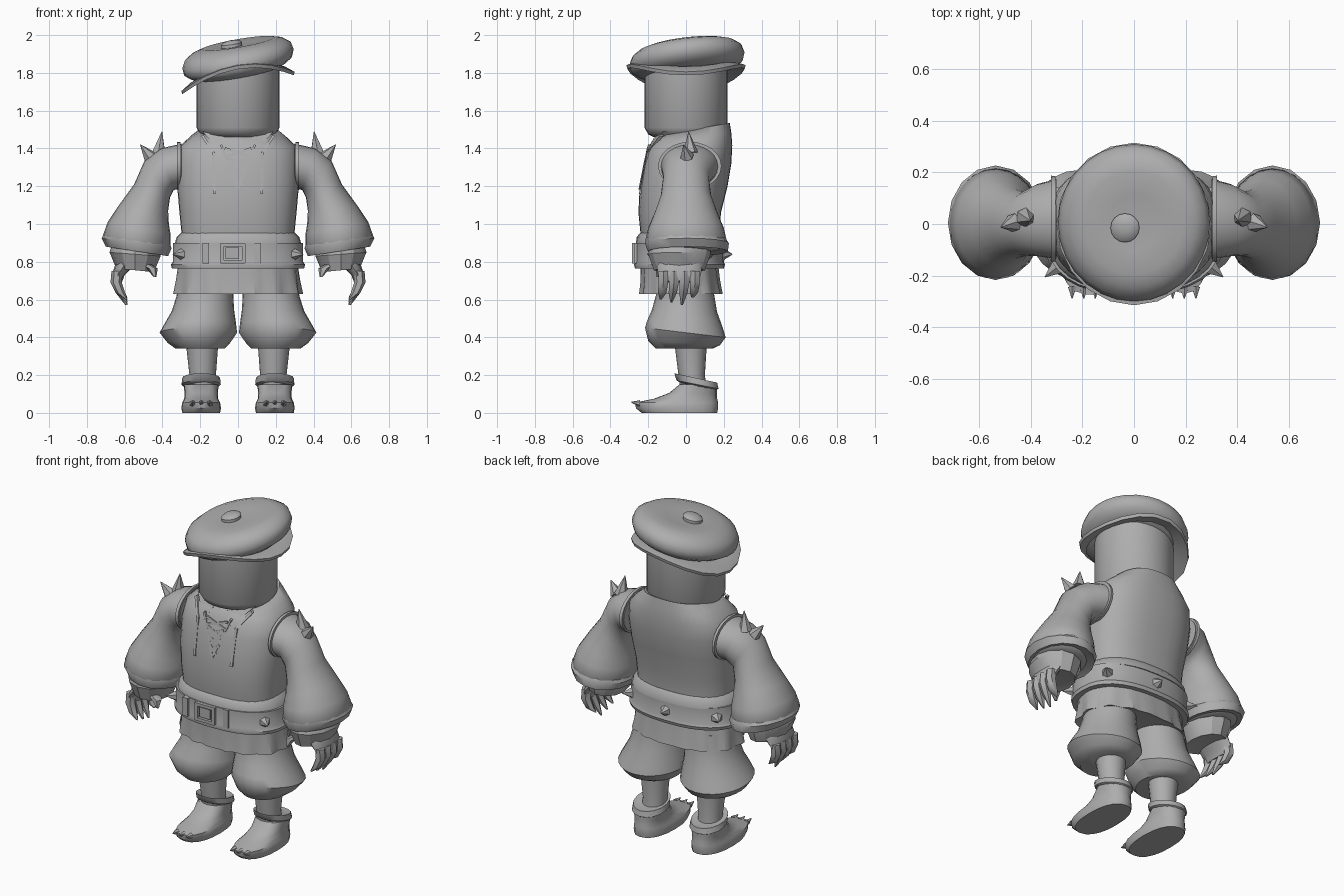
import bpy, bmesh, math
from mathutils import Vector

default_cube = bpy.data.objects.get("Cube")
if default_cube:
    bpy.data.objects.remove(default_cube, do_unlink=True)

GREY = (.42, .42, .42, 1)
grey = bpy.data.materials.new("plain_grey")
grey.use_nodes = True
grey.diffuse_color = GREY
grey.node_tree.nodes["Principled BSDF"].inputs["Base Color"].default_value = GREY


def finish(name, bm, angle=40):
    """Turn a bmesh into a named, shaded object."""
    bmesh.ops.recalc_face_normals(bm, faces=bm.faces[:])
    mesh = bpy.data.meshes.new(name)
    bm.to_mesh(mesh)
    bm.free()
    mesh.materials.append(grey)
    obj = bpy.data.objects.new(name, mesh)
    bpy.context.collection.objects.link(obj)
    bpy.ops.object.select_all(action='DESELECT')
    obj.select_set(True)
    bpy.context.view_layer.objects.active = obj
    bpy.ops.object.shade_smooth_by_angle(angle=math.radians(angle))
    return obj


def level(z, rx, front, back, x=0, lean_x=0, lean_y=0):
    """Ring around the z axis, given its half width and its front and back."""
    ry = (back - front) / 2
    return (Vector((x, (front + back) / 2, z)),
            Vector((rx, 0, rx * lean_x)), Vector((0, ry, ry * lean_y)))


def across(outer, inner, y, ry, side):
    """Ring between two points of the xz plane."""
    a = Vector((outer[0] * side, 0, outer[1]))
    b = Vector((inner[0] * side, 0, inner[1]))
    return (a + b) / 2 + Vector((0, y, 0)), (a - b) / 2, Vector((0, ry, 0))


def loft(name, rings, segments=24, power=2, bend=None, closed=False, angle=40):
    """Skin a row of superelliptic rings."""
    bm = bmesh.new()
    loops = []
    for centre, u, v in rings:
        loop = []
        for i in range(segments):
            t = math.tau * i / segments
            c, s = math.cos(t), math.sin(t)
            p = (centre + u * math.copysign(abs(c) ** (2 / power), c)
                 + v * math.copysign(abs(s) ** (2 / power), s))
            loop.append(bm.verts.new(bend(p) if bend else p))
        loops.append(loop)
    pairs = list(zip(loops, loops[1:]))
    if closed:
        pairs.append((loops[-1], loops[0]))
    else:
        bm.faces.new(loops[0])
        bm.faces.new(loops[-1])
    for a, b in pairs:
        for i in range(segments):
            j = (i + 1) % segments
            bm.faces.new((a[i], a[j], b[j], b[i]))
    return finish(name, bm, angle)


def tube(name, path, segments=6):
    """Tapering tube through (x, y, z, radius) stations."""
    return loft(name, [level(z, r, y - r, y + r, x) for x, y, z, r in path], segments)


def spike(name, base, direction, radius, height):
    d = Vector(direction).normalized()
    bm = bmesh.new()
    bmesh.ops.create_cone(bm, cap_ends=True, segments=6, radius1=radius,
                          radius2=.002, depth=height)
    bm.transform(d.to_track_quat('Z', 'Y').to_matrix().to_4x4())
    bmesh.ops.translate(bm, verts=bm.verts, vec=Vector(base) + d * height / 2)
    return finish(name, bm, 20)


def box(name, centre, size):
    bm = bmesh.new()
    bmesh.ops.create_cube(bm, size=1)
    bmesh.ops.scale(bm, verts=bm.verts, vec=size)
    bmesh.ops.translate(bm, verts=bm.verts, vec=centre)
    return finish(name, bm)


def chest(x, z):
    """Point just in front of the chest."""
    y = -.252 + .19 * (z - 1.18) + .5 * x * x + .8 * max(0, z - 1.42)
    return Vector((x, y, z))


def chest_plate(name, points, thickness=.02):
    """Flat cloth piece lying on the chest."""
    bm = bmesh.new()
    face = bm.faces.new([bm.verts.new(chest(x, z)) for x, z in points])
    grown = bmesh.ops.extrude_face_region(bm, geom=[face], use_keep_orig=True)
    moved = [g for g in grown["geom"] if isinstance(g, bmesh.types.BMVert)]
    bmesh.ops.translate(bm, verts=moved, vec=(0, thickness, 0))
    return finish(name, bm)


def chest_strip(name, a, b, width):
    d = (Vector(b) - Vector(a)).normalized() * width / 2
    n = Vector((-d.y, d.x))
    a, b = Vector(a), Vector(b)
    return chest_plate(name, [a + n, b + n, b - n, a - n])


# Head
loft("head", [level(1.46, .17, -.17, .17), level(1.475, .2, -.2, .2),
              level(1.51, .22, -.22, .22), level(1.84, .22, -.22, .22)], 32)

# Cap: drooping brim, tilted soft crown and button
def droop(p):
    return p + Vector((0, 0, .17 * p.x - .95 * p.x * p.x))

loft("cap_brim", [level(1.835, .21, -.21, .21), level(1.85, .25, -.25, .25),
                  level(1.84, .3, -.315, .315), level(1.82, .295, -.31, .31)],
     20, bend=droop, closed=True)
tilt = dict(lean_x=.17, lean_y=.11)
loft("cap_crown", [level(z, r, -r - .005, r + .015, **tilt) for z, r in
                   ((1.79, .2), (1.81, .25), (1.835, .285), (1.875, .295), (1.915, .28),
                    (1.943, .24), (1.957, .19), (1.948, .1), (1.945, .03))], 28, angle=60)
loft("cap_button", [level(z, r, -.015 - r, -.015 + r, -.035, **tilt) for z, r in
                    ((1.93, .056), (1.955, .056), (1.967, .042), (1.972, .015))], 16)

# Torso, with the neckline rising to the back
loft("torso", [level(.9, .3, -.235, .175), level(.96, .3, -.242, .178),
               level(1.06, .31, -.252, .185), level(1.2, .322, -.245, .22),
               level(1.32, .325, -.225, .24), level(1.41, .31, -.2, .245, lean_y=.03),
               level(1.46, .255, -.18, .24, lean_y=.1),
               level(1.5, .2, -.16, .232, lean_y=.18),
               level(1.49, .17, -.13, .2, lean_y=.18)], 36, 2.5, angle=60)
loft("torso_hem", [level(.955, .3, -.24, .18), level(.93, .325, -.262, .2),
                   level(.895, .335, -.265, .205), level(.89, .3, -.24, .18)], 32, 2.4)

# Open shirt front: lapels, vest edges and lacing
for side, label in ((1, "left"), (-1, "right")):
    chest_plate(label + "_lapel", [(side * x, z) for x, z in
                ((.19, 1.49), (.085, 1.38), (.045, 1.455))], .03)
    chest_strip(label + "_vest_edge", (side * .19, 1.47), (side * .13, 1.38), .014)
    chest_strip(label + "_vest_tail", (side * .13, 1.38), (side * .125, 1.16), .016)
    chest_strip(label + "_neck_edge", (side * .09, 1.42), (0, 1.185), .012)
    for i in range(4):
        half = .07 - i * .016
        z = 1.4 - i * .05
        chest_strip(f"{label}_lace_{i}", (side * half, z), (-side * half, z - .045), .014)

# Belt with buckle, loops and studs
loft("belt", [level(.9, .33, -.255, .185), level(.9, .345, -.27, .2),
              level(.8, .345, -.27, .2), level(.785, .355, -.275, .207),
              level(.765, .35, -.27, .2), level(.765, .32, -.24, .17)], 32, 2.4)
for x in (-.085, .03):
    box("buckle_side", (x, -.272, .845), (.02, .03, .105))
for z in (.8, .89):
    box("buckle_bar", (-.0275, -.272, z), (.13, .03, .018))
box("buckle_plate", (-.03, -.27, .845), (.07, .02, .06))
for x in (-.17, .105):
    box("belt_loop", (x, -.255, .845), (.035, .035, .11))
spike("back_belt_stud", (0, .195, .84), (0, 1, 0), .035, .05)
for side in (1, -1):
    spike("front_belt_stud", (side * .295, -.165, .84), (side, -.8, 0), .035, .065)
    spike("rear_belt_stud", (side * .285, .11, .84), (side, .9, 0), .035, .06)

# Pleated skirt of the tunic
def pleat(p):
    drop = (.79 - p.z) / .16
    wave = 1 + .035 * drop * math.cos(15 * math.atan2(p.y, p.x))
    return Vector((p.x * wave, p.y * wave, p.z))

loft("tunic_skirt", [level(.79, .315, -.24, .17), level(.7, .325, -.24, .18),
                     level(.63, .335, -.245, .192), level(.64, .3, -.21, .16)],
     60, 2.3, pleat, angle=25)

for side, label in ((1, "left"), (-1, "right")):
    # Breeches, shins and shoes
    loft(label + "_breeches", [level(z, r, f, b, side * x, lean_y=lean) for z, x, r, f, b, lean in
         ((.72, .17, .145, -.15, .14, 0), (.62, .175, .15, -.16, .15, 0),
          (.54, .185, .165, -.18, .165, -.04), (.47, .2, .19, -.205, .195, -.1),
          (.425, .21, .205, -.217, .21, -.12), (.37, .207, .165, -.2, .18, -.06),
          (.34, .2, .13, -.16, .14, 0))], 24)
    tube(label + "_shin", [(side * .19, .025, .36, .085), (side * .187, .03, .2, .07),
                           (side * .19, .04, .12, .07)], 16)
    foot = side * .195
    loft(label + "_shoe", [level(0, .1, -.235, .165, foot), level(.025, .105, -.265, .17, foot),
                           level(.055, .1, -.27, .17, foot), level(.075, .09, -.17, .165, foot),
                           level(.105, .088, -.09, .163, foot),
                           level(.15, .093, -.035, .163, foot)], 20, 2.3)
    loft(label + "_shoe_cuff", [level(.14, .09, -.03, .16, foot, lean_y=-.2),
                                level(.15, .104, -.05, .172, foot, lean_y=-.2),
                                level(.185, .1, -.062, .165, foot, lean_y=-.22),
                                level(.175, .075, -.035, .14, foot, lean_y=-.2)], 16)
    for dx in (-.045, 0, .045):
        spike(label + "_toe_spike", (foot + dx, -.245, .05), (0, -1, .15), .018, .045)

    # Balloon sleeve, its trim and the armhole rim
    def ring(*args):
        return across(*args, side)

    loft(label + "_sleeve", [
        ring((.3, 1.425), (.3, 1.19), .02, .155), ring((.41, 1.4), (.34, 1.18), .015, .14),
        ring((.495, 1.335), (.36, 1.14), 0, .122), ring((.55, 1.21), (.37, 1.07), 0, .135),
        ring((.63, 1.1), (.366, 1), 0, .17), ring((.69, 1.01), (.358, .95), 0, .2),
        ring((.715, .94), (.357, .89), 0, .215), ring((.7, .89), (.38, .85), 0, .195),
        ring((.65, .87), (.44, .84), 0, .12)], 24, angle=55)
    loft(label + "_sleeve_trim", [
        ring((.712, .945), (.36, .895), 0, .212), ring((.722, .925), (.352, .87), .005, .222),
        ring((.7, .88), (.37, .83), .01, .212), ring((.67, .885), (.4, .845), .01, .17)], 16)
    loft(label + "_armhole_rim", [
        ring((.305, 1.435), (.305, 1.18), .02, .165), ring((.322, 1.435), (.322, 1.18), .02, .168),
        ring((.322, 1.42), (.322, 1.195), .02, .15)], 24)
    spike(label + "_upper_shoulder_spike", (side * .42, .025, 1.375),
          (side * -.15, -.1, 1), .04, .115)
    spike(label + "_lower_shoulder_spike", (side * .465, .005, 1.355),
          (side * .6, -.2, .75), .038, .085)

    # Glove: flared cuff, palm, clawed fingers and thumb
    loft(label + "_glove_cuff", [
        ring((.67, .88), (.42, .86), -.03, .16), ring((.68, .85), (.41, .83), -.035, .165),
        ring((.645, .765), (.445, .745), -.035, .135),
        ring((.62, .765), (.48, .755), -.035, .1)], 12, angle=30)
    loft(label + "_palm", [
        ring((.645, .8), (.54, .79), -.035, .12), ring((.665, .74), (.6, .73), -.035, .115),
        ring((.66, .7), (.615, .69), -.035, .1)], 12)
    for i, tip in enumerate((.6, .585, .57, .61)):
        y = -.12 + i * .056
        tube(f"{label}_finger_{i}", [
            (side * .64, y, .75, .03), (side * .645, y, .69, .03),
            (side * .622, y - .006, .635, .025), (side * .59, y - .014, tip, .006)])
    tube(label + "_thumb", [(side * .5, -.12, .79, .035), (side * .455, -.135, .765, .03),
                            (side * .44, -.15, .72, .008)])
